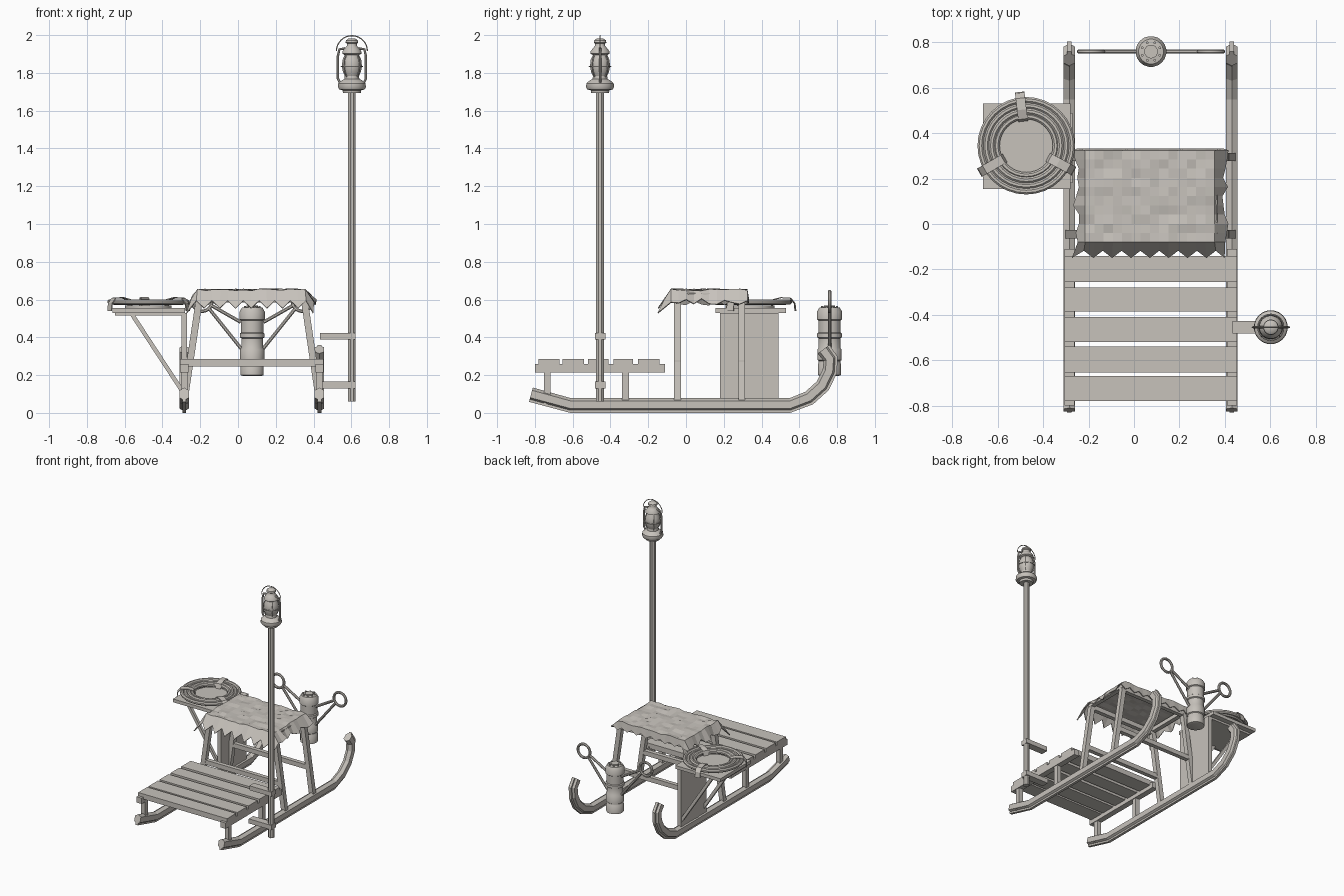
import bpy, bmesh, math, random
from mathutils import Vector

random.seed(4)
cube = bpy.data.objects.get("Cube")
if cube:
    bpy.data.objects.remove(cube, do_unlink=True)

GREY = (0.57, 0.54, 0.50, 1)
mat = bpy.data.materials.new("warm_grey")
mat.use_nodes = True
mat.diffuse_color = GREY
bsdf = next(n for n in mat.node_tree.nodes if n.type == 'BSDF_PRINCIPLED')
bsdf.inputs["Base Color"].default_value = GREY
bsdf.inputs["Roughness"].default_value = 0.8
smooth_parts = []


def finish(name, bm, smooth=False):
    bmesh.ops.recalc_face_normals(bm, faces=bm.faces)
    mesh = bpy.data.meshes.new(name)
    bm.to_mesh(mesh)
    bm.free()
    mesh.materials.append(mat)
    ob = bpy.data.objects.new(name, mesh)
    bpy.context.collection.objects.link(ob)
    if smooth:
        smooth_parts.append(ob)
    return ob


def skin(bm, rings, loop=False):
    """Join equal rings of vertices, capping open ends."""
    n = len(rings[0])
    pairs = list(zip(rings, rings[1:])) + ([(rings[-1], rings[0])] if loop else [])
    for a, b in pairs:
        for i in range(n):
            j = (i + 1) % n
            bm.faces.new((a[i], a[j], b[j], b[i]))
    if not loop:
        bm.faces.new(rings[0][::-1])
        bm.faces.new(rings[-1])


def box(name, lo, hi):
    bm = bmesh.new()
    rings = [[bm.verts.new((x, y, z)) for x, y in
              ((lo[0], lo[1]), (hi[0], lo[1]), (hi[0], hi[1]), (lo[0], hi[1]))]
             for z in (lo[2], hi[2])]
    skin(bm, rings)
    return finish(name, bm)


def ngon(r, n):
    return [(r * math.cos(math.tau * (k + .5) / n), r * math.sin(math.tau * (k + .5) / n))
            for k in range(n)]


def sweep(name, path, section, normal, loop=False, smooth=False):
    """Sweep a section along a path lying in the plane with this normal."""
    bm = bmesh.new()
    pts = [Vector(p) for p in path]
    normal = Vector(normal).normalized()
    last = len(pts) - 1
    rings = []
    for i, p in enumerate(pts):
        nxt = pts[(i + 1) % len(pts)] if loop else pts[min(i + 1, last)]
        prv = pts[i - 1] if loop else pts[max(i - 1, 0)]
        up = normal.cross((nxt - prv).normalized())
        rings.append([bm.verts.new(p + normal * a + up * b) for a, b in section])
    skin(bm, rings, loop)
    return finish(name, bm, smooth)


def lathe(name, profile, at, n=20):
    bm = bmesh.new()
    rings = [[bm.verts.new((at[0] + x, at[1] + y, z)) for x, y in ngon(r, n)]
             for r, z in profile]
    skin(bm, rings)
    return finish(name, bm, True)


def circle(c, r, n, axis):
    """Points of a horizontal ('z') or front-facing ('y') circle."""
    out = []
    for k in range(n):
        u, v = r * math.cos(math.tau * k / n), r * math.sin(math.tau * k / n)
        out.append((c[0] + u, c[1] + v, c[2]) if axis == 'z' else (c[0] + u, c[1], c[2] + v))
    return out


def bar(w, h):
    return [(-w / 2, -h / 2), (w / 2, -h / 2), (w / 2, h / 2), (-w / 2, h / 2)]


MID = 0.073      # centre line of the sledge
HALF = 0.358     # half the runner spacing
SIDES = (("right", -1), ("left", 1))

# Runners with iron strips, seat rails and short posts
track = [(-.82, .1), (-.61, .043), (.55, .043), (.65, .082), (.72, .145),
         (.757, .22), (.762, .285), (.725, .335)]
hexagon = [(0, -.035), (.025, -.02), (.025, .02), (0, .035), (-.025, .02), (-.025, -.02)]
for side, s in SIDES:
    x = MID + s * HALF
    sweep(side + "_runner", [(x, y, z) for y, z in track], hexagon, (1, 0, 0))
    strip = [(a, b - .036) for a, b in bar(.02, .014)]
    sweep(side + "_runner_iron", [(x, y, z) for y, z in track], strip, (1, 0, 0))
    box(side + "_seat_rail", (x - .022, -.8, .215), (x + .022, -.11, .26))
    for y in (-.735, -.32):
        box(side + "_seat_post", (x - .017, y - .018, .05), (x + .017, y + .018, .22))

# Seat slats
for y0, y1 in ((-.78, -.67), (-.655, -.54), (-.52, -.41), (-.385, -.28), (-.255, -.14)):
    box("seat_slat", (MID - .38, y0, .245), (MID + .38, y1, .285))

# Leaning uprights, crossbars and top frame
for y in (-.045, .295):
    for side, s in SIDES:
        sweep(side + "_upright", [(MID + s * HALF, y, .06), (MID + s * .278, y, .6)],
              bar(.036, .036), (0, 1, 0))
    box("lower_crossbar", (MID - .345, y - .016, .245), (MID + .345, y + .016, .28))
    box("upper_crossbar", (MID - .28, y - .016, .585), (MID + .28, y + .016, .62))
for side, s in SIDES:
    x = MID + s * .278
    box(side + "_top_rail", (x - .016, -.06, .605), (x + .016, .31, .635))

# Draped hide with ragged hems
NX, NY = 16, 12
bm = bmesh.new()
grid = []
for j in range(NY + 1):
    row = []
    for i in range(NX + 1):
        x = -.215 + .57 * (i - 1) / (NX - 2)
        y = -.08 + .405 * (j - 1) / (NY - 2)
        z = .652 + random.uniform(-.006, .006)
        if i in (0, NX):
            x = (-.255 if i == 0 else .402) + random.uniform(-.015, .015)
            z = .595 + random.uniform(-.025, .015)
        if j == 0:
            y = -.118 - .032 * (i % 2 == 0)
            z = .595 - .04 * (i % 2 == 0) - (.025 if i in (0, NX) else 0)
            x = MID + (x - MID) * 1.02
        if j == NY:
            y = .333
            z = min(z, .61) - .025 * (i % 2)
        y = min(y, .333)
        row.append(bm.verts.new((x, y, z)))
    grid.append(row)
for j in range(NY):
    for i in range(NX):
        bm.faces.new((grid[j][i], grid[j][i + 1], grid[j + 1][i + 1], grid[j + 1][i]))
hide = finish("draped_hide", bm)
thick = hide.modifiers.new("thickness", 'SOLIDIFY')
thick.thickness = .006

# Side shelf with panel and braces
box("side_panel", (-.3, .18, .06), (-.27, .49, .53))
box("shelf_batten", (-.65, .185, .515), (-.27, .49, .53))
box("shelf_board", (-.665, .155, .53), (-.28, .53, .555))
for y in (.2, .47):
    sweep("shelf_brace", [(-.56, y, .52), (-.285, y, .1)], bar(.022, .022), (0, 1, 0))

# Rope coil with three straps
coil = (-.475, .345)
lathe("coil_base", [(.125, .55), (.125, .568)], coil, 24)
for k, r in enumerate((.202, .177, .152, .13)):
    sweep("rope_turn", circle((*coil, .588 - .004 * (k % 2)), r, 32, 'z'),
          ngon(.014, 8), (0, 0, 1), True, True)
for degrees in (97, 210, 332):
    a = math.radians(degrees)
    c, s = math.cos(a), math.sin(a)
    path = [(coil[0] + r * c, coil[1] + r * s, z) for r, z in
            ((.11, .565), (.12, .6), (.16, .61), (.21, .607), (.232, .58), (.236, .54))]
    sweep("coil_strap", path, bar(.042, .005), (-s, c, 0))

# Canister with two ringed handles
can = (MID + .002, .76)
lathe("canister", [(.05, .196), (.062, .2), (.062, .26), (.058, .265), (.058, .275), (.065, .28),
                   (.065, .335), (.058, .345), (.058, .395), (.066, .4), (.066, .42), (.06, .425),
                   (.06, .49), (.068, .495), (.068, .535), (.055, .557), (.03, .56), (.03, .568)], can)
for x, y in ngon(.042, 8):
    lathe("canister_stud", [(.006, .555), (.006, .567)], (can[0] + x, can[1] + y), 8)
for side, s in SIDES:
    hub = (can[0] + s * .265, can[1], .59)
    sweep(side + "_handle_ring", circle(hub, .052, 20, 'y'), ngon(.01, 8), (0, 1, 0), True, True)
    for x0, z0, x1, z1 in ((.05, .33, .228, .552), (.06, .48, .218, .57)):
        sweep(side + "_handle_arm", [(can[0] + s * x0, can[1], z0), (can[0] + s * x1, can[1], z1)],
              ngon(.01, 8), (0, 1, 0))

# Lantern pole and its brackets
px, py = .603, -.455
lathe("lantern_pole", [(.022, .06), (.022, 1.7)], (px, py), 8)
box("lower_bracket", (.43, py - .028, .13), (px + .02, py + .028, .165))
box("upper_bracket", (.435, py - .028, .388), (px + .02, py + .028, .422))

# Lantern
lathe("lantern_base", [(.048, 1.693), (.05, 1.708), (.068, 1.712), (.075, 1.725), (.073, 1.745),
                       (.055, 1.76), (.04, 1.768), (.038, 1.785)], (px, py))
lathe("lantern_globe", [(.036, 1.78), (.048, 1.805), (.054, 1.835), (.05, 1.87), (.036, 1.9)], (px, py))
lathe("lantern_cap", [(.04, 1.895), (.052, 1.902), (.05, 1.915), (.034, 1.935), (.026, 1.945), (.026, 1.955),
                      (.034, 1.96), (.032, 1.972), (.018, 1.982)], (px, py))
sweep("globe_guard", circle((px, py, 1.835), .057, 24, 'z'), ngon(.003, 6), (0, 0, 1), True)
for k in range(4):
    a = math.tau * k / 4 + math.pi / 4
    c, s = math.cos(a), math.sin(a)
    sweep("guard_wire", [(px + r * c, py + r * s, z) for r, z in
                         ((.04, 1.78), (.052, 1.805), (.058, 1.835), (.054, 1.87), (.04, 1.9))],
          ngon(.003, 6), (-s, c, 0))
for side, s in SIDES:
    sweep(side + "_lantern_tube", [(px + s * d, py, z) for d, z in
                                   ((.062, 1.745), (.074, 1.77), (.074, 1.89), (.066, 1.925), (.035, 1.93))],
          ngon(.007, 8), (0, 1, 0), False, True)
bail = [(px + .082 * math.cos(math.pi * k / 16), py, 1.915 + .082 * math.sin(math.pi * k / 16))
        for k in range(17)]
sweep("lantern_bail", bail, ngon(.003, 6), (0, 1, 0))

# Smooth the turned and rope parts, keeping sharp edges
bpy.ops.object.select_all(action='DESELECT')
for ob in smooth_parts:
    ob.select_set(True)
bpy.context.view_layer.objects.active = smooth_parts[0]
bpy.ops.object.shade_smooth_by_angle(angle=math.radians(40))
